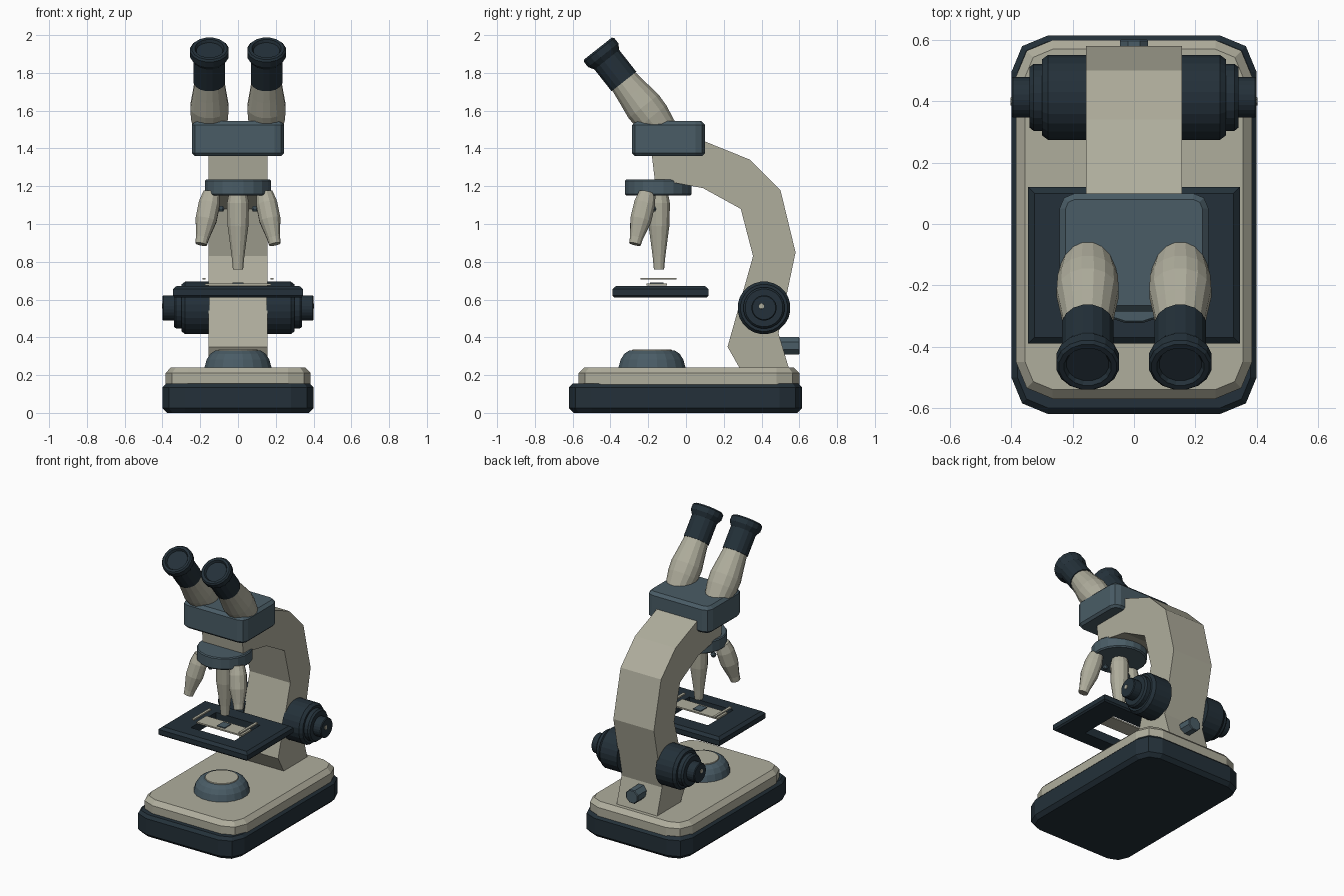
import bpy, bmesh, math
from mathutils import Vector

cube = bpy.data.objects.get("Cube")
if cube:
    bpy.data.objects.remove(cube, do_unlink=True)


def material(name, rgb):
    mat = bpy.data.materials.new(name)
    mat.use_nodes = True
    mat.diffuse_color = (*rgb, 1)
    mat.node_tree.nodes["Principled BSDF"].inputs["Base Color"].default_value = (*rgb, 1)
    return mat


CREAM = material("warm cream", (0.43, 0.42, 0.335))
SLATE = material("slate blue", (0.068, 0.108, 0.133))
DARK = material("dark navy", (0.017, 0.03, 0.041))


def loft(name, rings, mat, closed=False):
    """Skin a list of equal-length rings; cap the ends unless the loft closes on itself."""
    bm = bmesh.new()
    loops = [[bm.verts.new(p) for p in ring] for ring in rings]
    n = len(loops[0])
    pairs = list(zip(loops, loops[1:]))
    if closed:
        pairs.append((loops[-1], loops[0]))
    else:
        bm.faces.new(loops[0])
        bm.faces.new(loops[-1])
    for a, b in pairs:
        for i in range(n):
            j = (i + 1) % n
            bm.faces.new((a[i], a[j], b[j], b[i]))
    bmesh.ops.recalc_face_normals(bm, faces=bm.faces)
    mesh = bpy.data.meshes.new(name)
    bm.to_mesh(mesh)
    bm.free()
    mesh.materials.append(mat)
    obj = bpy.data.objects.new(name, mesh)
    bpy.context.collection.objects.link(obj)
    return obj


def lathe(name, profile, origin, direction, mat, sides=16):
    """Turn (distance, radius) pairs around an axis."""
    d = Vector(direction).normalized()
    side = Vector((1, 0, 0)) if abs(d.x) < 0.9 else Vector((0, 1, 0))
    u = d.cross(side).normalized()
    v = d.cross(u)
    angles = [2 * math.pi * (i + 0.5) / sides for i in range(sides)]
    rings = [[Vector(origin) + d * t + (u * math.cos(a) + v * math.sin(a)) * r
              for a in angles] for t, r in profile]
    return loft(name, rings, mat)


def slab(name, half_x, y0, y1, corner, layers, mat, steps=2):
    """Stack (height, inset) layers of a rectangle with rounded-off corners."""
    cy, half_y = (y0 + y1) / 2, (y1 - y0) / 2
    rings = []
    for z, inset in layers:
        ring = []
        for q, (sx, sy) in enumerate(((1, 1), (-1, 1), (-1, -1), (1, -1))):
            for k in range(steps + 1):
                a = math.pi / 2 * (q + k / steps)
                ring.append((sx * (half_x - corner) + (corner - inset) * math.cos(a),
                             cy + sy * (half_y - corner) + (corner - inset) * math.sin(a), z))
        rings.append(ring)
    return loft(name, rings, mat)


def rect(hx, y0, y1, z):
    return [(-hx, y0, z), (hx, y0, z), (hx, y1, z), (-hx, y1, z)]


def plate(name, x, hx, y0, y1, z0, z1, mat):
    obj = loft(name, [rect(hx, y0, y1, z0), rect(hx, y0, y1, z1)], mat)
    obj.location.x = x
    return obj


# Base
slab("base_foot", 0.40, -0.62, 0.615, 0.12,
     [(0, 0.025), (0.025, 0), (0.135, 0), (0.155, 0.02)], DARK)
slab("base_body", 0.385, -0.57, 0.60, 0.12,
     [(0.14, 0), (0.21, 0), (0.24, 0.03)], CREAM)

# Lamp
lathe("lamp_housing", [(0, 0.18), (0.045, 0.168), (0.075, 0.148), (0.092, 0.122)],
      (0, -0.18, 0.238), (0, 0, 1), SLATE, 20)
lathe("lamp_lens", [(0, 0.108), (0.006, 0.105)], (0, -0.18, 0.329), (0, 0, 1), CREAM, 20)

# Curved arm, extruded from its side profile
arm = [(0.285, 0.235), (0.22, 0.35), (0.355, 0.83), (0.29, 1.08), (0.09, 1.19),
       (-0.07, 1.22), (-0.165, 1.23), (-0.185, 1.40), (0.08, 1.445), (0.34, 1.34),
       (0.50, 1.18), (0.58, 0.85), (0.49, 0.42), (0.545, 0.235)]
loft("arm", [[(x, y, z) for y, z in arm] for x in (-0.157, 0.157)], CREAM)

# Focus knobs on both sides
for side, s in (("left", 1), ("right", -1)):
    lathe(side + "_focus_knob",
          [(0, 0.14), (0.13, 0.14), (0.15, 0.125), (0.15, 0.11), (0.178, 0.11),
           (0.19, 0.10), (0.19, 0.067), (0.245, 0.067), (0.25, 0.062)],
          (s * 0.15, 0.413, 0.556), (s, 0, 0), DARK, 24)
    lathe(side + "_knob_pin", [(0, 0.016), (0.005, 0.014)],
          (s * 0.398, 0.40, 0.565), (s, 0, 0), CREAM, 8)

# Rear switch
lathe("rear_switch", [(0, 0.05), (0.145, 0.05), (0.15, 0.045)],
      (0, 0.452, 0.355), (0, 1, 0), SLATE, 8)

# Stage frame with an open window
loft("stage", [rect(0.335, -0.38, 0.11, 0.612), rect(0.345, -0.39, 0.12, 0.622),
               rect(0.345, -0.39, 0.12, 0.655), rect(0.325, -0.37, 0.10, 0.672),
               rect(0.17, -0.28, 0.0, 0.672), rect(0.17, -0.28, 0.0, 0.612)],
     DARK, closed=True)

# Slide, specimen and clips
plate("slide", 0, 0.176, -0.21, -0.10, 0.674, 0.684, CREAM)
plate("specimen", 0, 0.03, -0.19, -0.12, 0.684, 0.69, SLATE)
for side, s in (("left", 1), ("right", -1)):
    plate(side + "_slide_clip", s * 0.18, 0.009, -0.24, -0.05, 0.705, 0.715, CREAM)

# Nosepiece and objectives
lathe("nosepiece", [(0, 0.17), (0.008, 0.178), (0.078, 0.178), (0.085, 0.172)],
      (0, -0.147, 1.15), (0, 0, 1), SLATE, 20)
lathe("long_objective", [(0, 0.05), (0.05, 0.06), (0.17, 0.057), (0.33, 0.035), (0.40, 0.028)],
      (0, -0.143, 1.16), (0, 0, -1), CREAM, 12)
for side, s in (("left", 1), ("right", -1)):
    lathe(side + "_objective",
          [(0, 0.045), (0.06, 0.058), (0.15, 0.058), (0.25, 0.036), (0.285, 0.032)],
          (s * 0.14, -0.205, 1.165), (s * 0.055, -0.065, -0.27), CREAM, 12)
    lathe(side + "_objective_screw", [(0, 0.012), (0.015, 0.02), (0.03, 0.012)],
          (s * 0.09, -0.175, 1.095), (0, 0, -1), SLATE, 8)

# Head block
slab("head", 0.243, -0.285, 0.10, 0.05,
     [(1.36, 0.015), (1.375, 0), (1.525, 0), (1.545, 0.02)], SLATE)

# Eyepieces
for side, s in (("left", 1), ("right", -1)):
    tip, axis = (s * 0.151, -0.466, 1.929), (0, 0.62, -0.787)
    lathe(side + "_eyecup",
          [(0.015, 0.07), (0, 0.078), (0, 0.095), (0.01, 0.104), (0.045, 0.104),
           (0.075, 0.085), (0.222, 0.085)], tip, axis, DARK)
    lathe(side + "_eyepiece_tube",
          [(0.21, 0.078), (0.30, 0.09), (0.39, 0.103), (0.46, 0.10), (0.57, 0.08)],
          tip, axis, CREAM)
